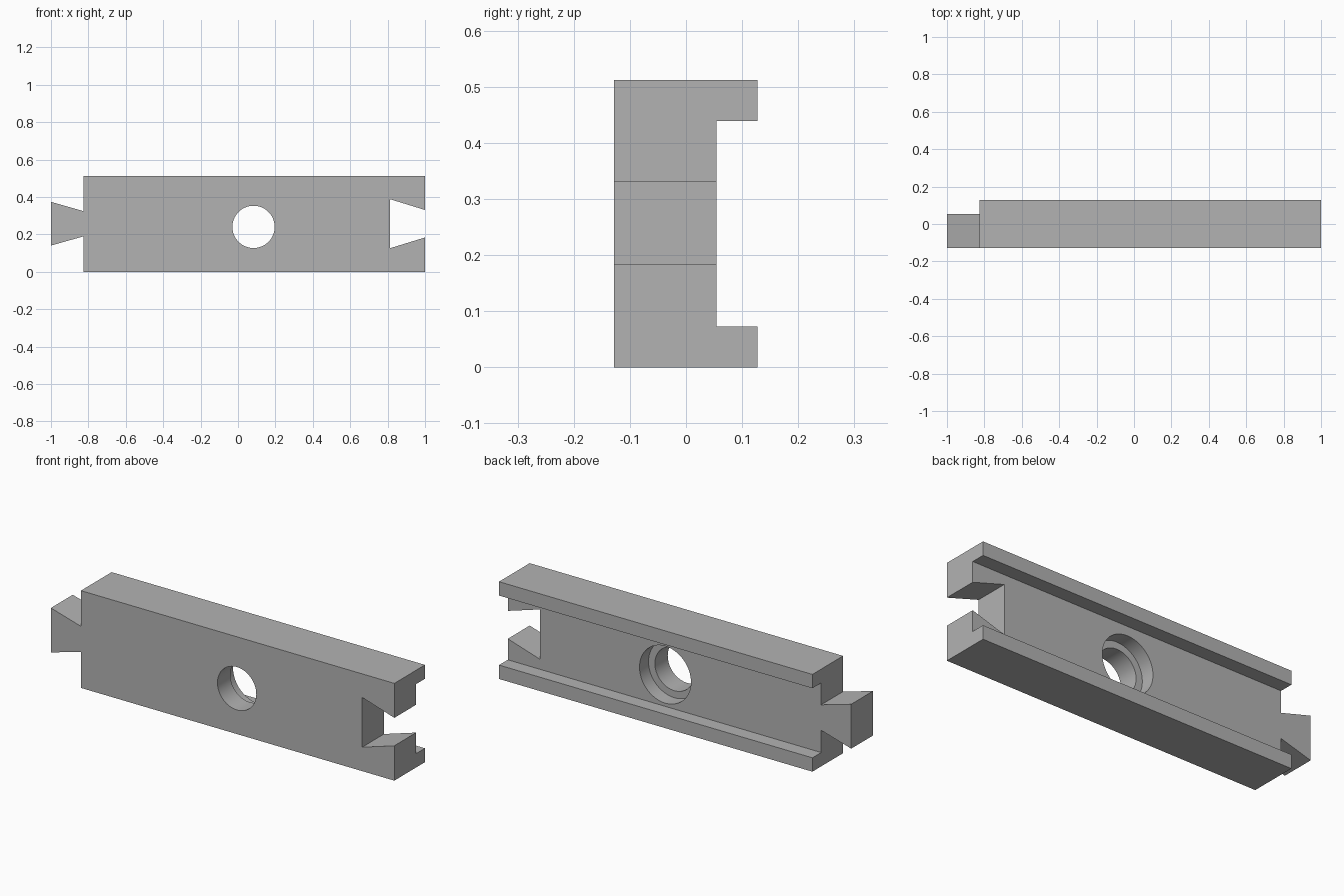
import bpy, bmesh, math
from mathutils import Vector

cube = bpy.data.objects.get("Cube")
if cube:
    bpy.data.objects.remove(cube, do_unlink=True)

grey = bpy.data.materials.new("plain grey")
grey.use_nodes = True
colour = (0.45, 0.45, 0.45, 1)
grey.diffuse_color = colour
grey.node_tree.nodes["Principled BSDF"].inputs["Base Color"].default_value = colour

FRONT, WEB_BACK, RAIL_BACK = -0.128, 0.054, 0.127
HEIGHT, MID = 0.512, 0.257


def prism(name, points, offset):
    """Extrude a closed outline of 3D points along an offset."""
    bm = bmesh.new()
    face = bm.faces.new([bm.verts.new(p) for p in points])
    new = bmesh.ops.extrude_face_region(bm, geom=[face])["geom"]
    bmesh.ops.translate(bm, vec=Vector(offset),
                        verts=[v for v in new if isinstance(v, bmesh.types.BMVert)])
    bmesh.ops.recalc_face_normals(bm, faces=bm.faces)
    mesh = bpy.data.meshes.new(name)
    bm.to_mesh(mesh)
    bm.free()
    mesh.materials.append(grey)
    ob = bpy.data.objects.new(name, mesh)
    bpy.context.collection.objects.link(ob)
    return ob


def dovetail(name, x0, half0, x1, half1, y0, y1):
    """Tapered block with a vertical half height at each end."""
    outline = [(x0, y0, MID - half0), (x1, y0, MID - half1),
               (x1, y0, MID + half1), (x0, y0, MID + half0)]
    return prism(name, outline, (0, y1 - y0, 0))


def cylinder(name, radius, y0, y1):
    ring = [2 * math.pi * i / 64 for i in range(64)]
    outline = [(0.083 + radius * math.cos(a), y0, 0.24 + radius * math.sin(a)) for a in ring]
    return prism(name, outline, (0, y1 - y0, 0))


def combine(target, other, operation):
    mod = target.modifiers.new(other.name, "BOOLEAN")
    mod.object, mod.operation, mod.solver = other, operation, "EXACT"
    bpy.context.view_layer.objects.active = target
    bpy.ops.object.modifier_apply(modifier=mod.name)
    bpy.data.objects.remove(other, do_unlink=True)


# Channel body: flat web with a rail along the top and bottom of the back
lip = 0.073
section = [(FRONT, 0), (RAIL_BACK, 0), (RAIL_BACK, lip), (WEB_BACK, lip),
           (WEB_BACK, HEIGHT - lip), (RAIL_BACK, HEIGHT - lip),
           (RAIL_BACK, HEIGHT), (FRONT, HEIGHT)]
body = prism("channel_body", [(-0.825, y, z) for y, z in section], (1.825, 0, 0))

# Dovetail tongue on one end, matching socket in the other
combine(body, dovetail("tongue", -1, 0.117, -0.8, 0.06, FRONT, WEB_BACK), "UNION")
combine(body, dovetail("socket", 0.813, 0.131, 1.05, 0.058, -0.3, 0.3), "DIFFERENCE")

# Bolt hole with a wider counterbore from the back
combine(body, cylinder("bolt_hole", 0.113, -0.3, 0.3), "DIFFERENCE")
combine(body, cylinder("counterbore", 0.15, WEB_BACK - 0.075, 0.3), "DIFFERENCE")

bpy.ops.object.select_all(action="DESELECT")
body.select_set(True)
bpy.context.view_layer.objects.active = body
bpy.ops.object.shade_smooth_by_angle(angle=math.radians(30))
